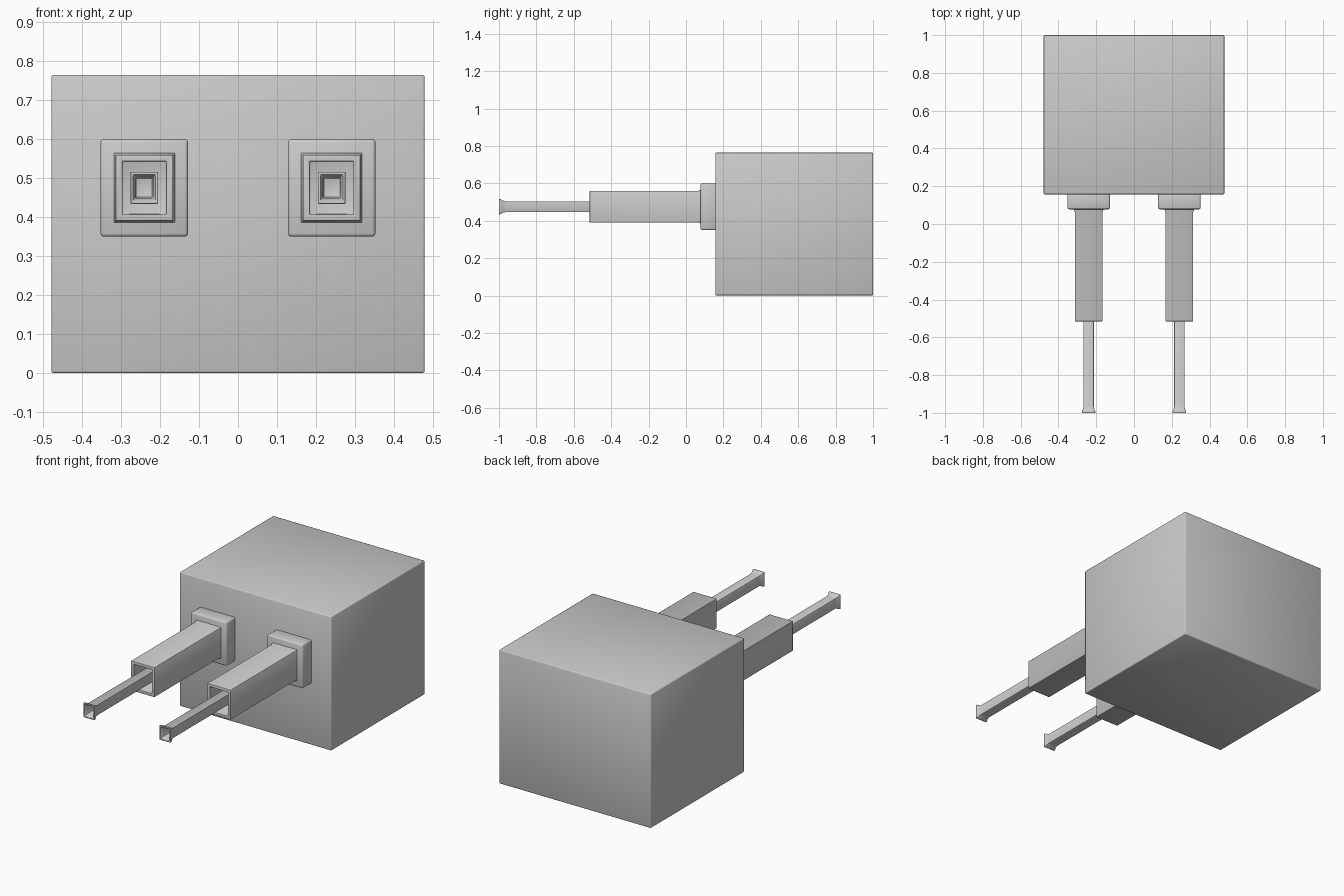
import bpy, bmesh, math

if "Cube" in bpy.data.objects:
    bpy.data.objects.remove(bpy.data.objects["Cube"])

CX, CZ = 0.24, 0.475          # axis shared by each telescopic arm


def loft(name, rings, cx, cz, bevel, mirror=False):
    """Skin rectangular rings (y, half width, half height) along y, cap both ends."""
    bm = bmesh.new()
    loops = []
    for y, hx, hz in rings:
        loops.append([bm.verts.new((cx + sx * hx, y, cz + sz * hz))
                      for sx, sz in ((-1, -1), (1, -1), (1, 1), (-1, 1))])
    for a, b in zip(loops, loops[1:]):
        for i in range(4):
            j = (i + 1) % 4
            bm.faces.new((a[i], a[j], b[j], b[i]))
    bm.faces.new(loops[0])
    bm.faces.new(loops[-1])
    bmesh.ops.recalc_face_normals(bm, faces=bm.faces)
    sharp = [e for e in bm.edges if e.calc_face_angle(0) > math.radians(50)]
    bmesh.ops.bevel(bm, geom=sharp, offset=bevel, segments=2, profile=0.5,
                    affect='EDGES', clamp_overlap=True)
    me = bpy.data.meshes.new(name)
    bm.to_mesh(me)
    bm.free()
    ob = bpy.data.objects.new(name, me)
    bpy.context.collection.objects.link(ob)
    bpy.ops.object.select_all(action='DESELECT')
    ob.select_set(True)
    bpy.context.view_layer.objects.active = ob
    bpy.ops.object.shade_smooth_by_angle(angle=math.radians(50))
    if mirror:
        mod = ob.modifiers.new("mirror", 'MIRROR')
        body = bpy.data.objects["body_block"]
        mod.mirror_object = body
    return ob


# main block
loft("body_block", [(0.157, 0.478, 0.3815), (1.0, 0.478, 0.3815)], 0, 0.3825, 0.005)

# mounting collar against the block
loft("mount_collar", [(0.165, 0.112, 0.125), (0.078, 0.112, 0.125)],
     CX, CZ, 0.008, True)

# outer sleeve, flared at the collar and hollow at the front
loft("outer_sleeve", [
    (0.09, 0.079, 0.090), (0.076, 0.078, 0.089), (0.062, 0.0735, 0.0845),
    (-0.515, 0.0735, 0.0845), (-0.515, 0.056, 0.068), (0.06, 0.056, 0.068),
], CX, CZ, 0.002, True)

# inner rod with a flared, hollow tip
loft("inner_rod", [
    (0.065, 0.027, 0.029), (-0.965, 0.027, 0.029), (-0.98, 0.030, 0.033),
    (-0.99, 0.035, 0.040), (-1.0, 0.035, 0.041),
    (-1.0, 0.029, 0.034), (-0.98, 0.022, 0.026), (-0.9, 0.020, 0.024),
], CX, CZ, 0.0015, True)
